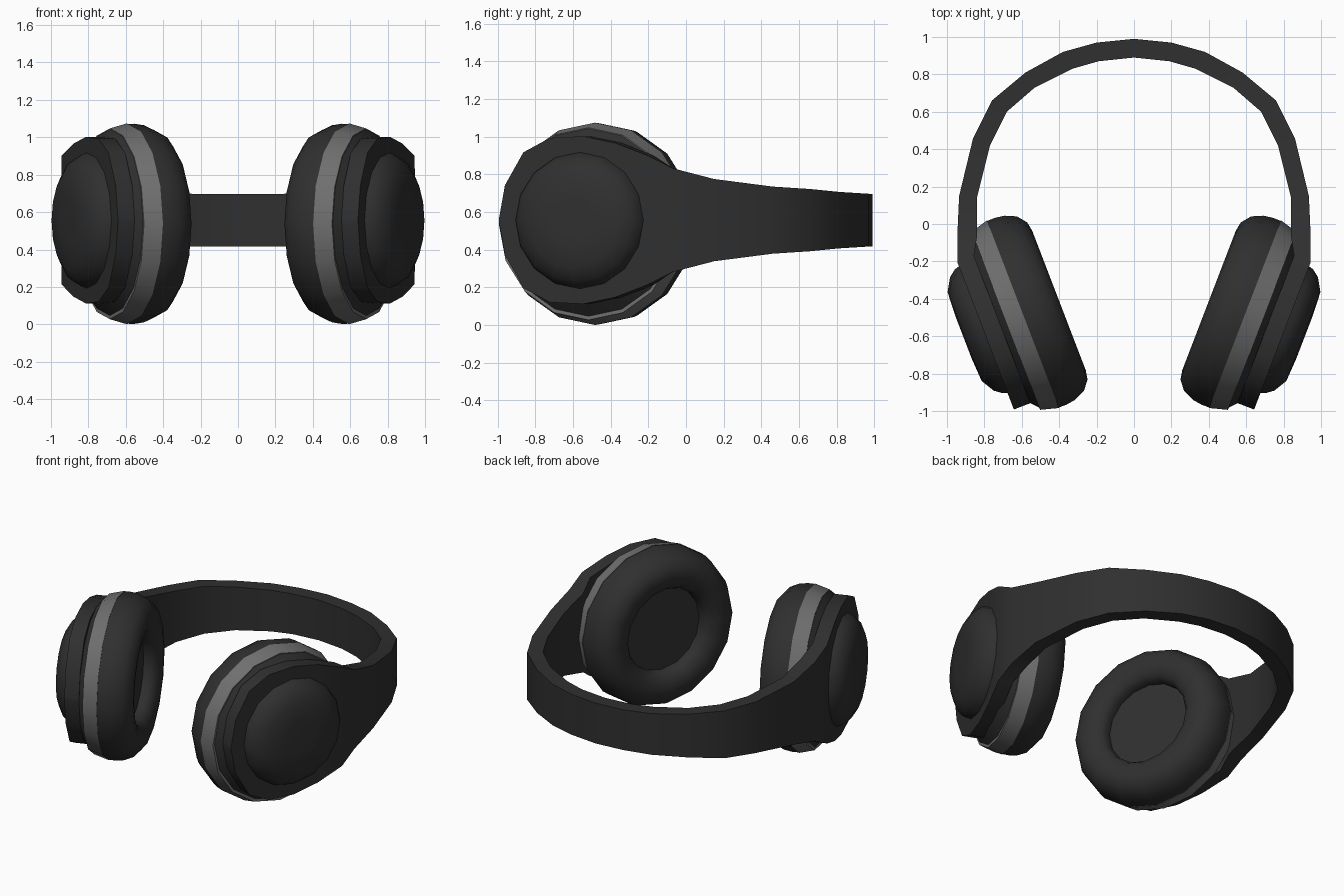
import bpy, bmesh, math
from mathutils import Vector

if "Cube" in bpy.data.objects:
    bpy.data.objects.remove(bpy.data.objects["Cube"])

SIDES = 16
TILT = math.radians(21)
OUT = Vector((math.cos(TILT), -math.sin(TILT), 0))    # cup axis, pointing outward
ALONG = Vector((math.sin(TILT), math.cos(TILT), 0))   # in-plane cup direction
ORIGIN = Vector((0.405, -0.41, 0))                    # middle of the pad face


def material(name, value):
    m = bpy.data.materials.new(name)
    m.diffuse_color = (value, value, value, 1)
    m.use_nodes = True
    m.node_tree.nodes["Principled BSDF"].inputs["Base Color"].default_value = m.diffuse_color
    return m


BLACK = material("soft_black", 0.029)
GREY = material("mid_grey", 0.16)


def finish(name, bm, mat, angle):
    bmesh.ops.remove_doubles(bm, verts=bm.verts, dist=0.0005)
    bmesh.ops.recalc_face_normals(bm, faces=bm.faces)
    mesh = bpy.data.meshes.new(name)
    bm.to_mesh(mesh)
    bm.free()
    mesh.materials.append(mat)
    ob = bpy.data.objects.new(name, mesh)
    bpy.context.collection.objects.link(ob)
    bpy.ops.object.select_all(action='DESELECT')
    ob.select_set(True)
    bpy.context.view_layer.objects.active = ob
    bpy.ops.object.shade_smooth_by_angle(angle=math.radians(angle))
    return ob


def skin(bm, rings, closed_path=False):
    """Join successive closed loops of points with quads."""
    loops = [[bm.verts.new(p) for p in ring] for ring in rings]
    for a, b in zip(loops, loops[1:]):
        for i in range(len(a)):
            j = (i + 1) % len(a)
            bm.faces.new((a[i], a[j], b[j], b[i]))
    bm.faces.new(loops[0])
    bm.faces.new(loops[-1])


def turned(name, profile, zc, mat, angle, side):
    """Turn a (radius, depth) profile round the cup axis."""
    rings = []
    for r, u in profile:
        ring = []
        for k in range(SIDES):
            a = 2 * math.pi * k / SIDES
            p = ORIGIN + OUT * u + ALONG * (r * math.cos(a))
            ring.append((p.x * side, p.y, zc + r * math.sin(a)))
        rings.append(ring)
    bm = bmesh.new()
    skin(bm, rings)
    finish(name, bm, mat, angle)


# Ear cups: padded cushion, grey trim ring, rear shell, outer cap
for label, side in (("right", 1), ("left", -1)):
    turned(label + "_ear_cushion",
           [(0.285, 0.10), (0.288, 0.06), (0.31, 0.025), (0.355, 0.003), (0.40, -0.004),
            (0.45, 0.005), (0.50, 0.045), (0.527, 0.105), (0.535, 0.16), (0.534, 0.203)],
           0.5375, BLACK, 50, side)
    turned(label + "_trim_ring", [(0.537, 0.202), (0.51, 0.30)], 0.5375, GREY, 40, side)
    turned(label + "_rear_shell", [(0.50, 0.298), (0.47, 0.325), (0.43, 0.36)],
           0.545, BLACK, 40, side)
    turned(label + "_outer_cap",
           [(0.365, 0.42), (0.355, 0.455), (0.325, 0.495), (0.255, 0.536), (0.12, 0.543)],
           0.555, BLACK, 35, side)

# Headband: outer point, inner point, half height
stations = [
    ((0, 0.99), (0, 0.89), 0.14), ((0.20, 0.97), (0.19, 0.87), 0.14),
    ((0.38, 0.92), (0.33, 0.83), 0.143), ((0.58, 0.81), (0.53, 0.73), 0.15),
    ((0.76, 0.66), (0.68, 0.60), 0.165), ((0.86, 0.46), (0.77, 0.42), 0.178),
    ((0.935, 0.15), (0.84, 0.14), 0.218), ((0.945, -0.07), (0.84, -0.07), 0.275),
]
# Its ends widen into round plates lying on the tilted cups
for v, h in ((0.385, 0.343), (0.20, 0.41), (0.02, 0.445), (-0.17, 0.436),
             (-0.32, 0.36), (-0.425, 0.185), (-0.458, 0.012)):
    o, i = ORIGIN + OUT * 0.43 + ALONG * v, ORIGIN + OUT * 0.335 + ALONG * v
    stations.append(((o.x, o.y), (i.x, i.y), h))


def section(station, side):
    (ox, oy), (ix, iy), h = station
    z = 0.557
    return [(ox * side, oy, z - h), (ox * side, oy, z + h),
            (ix * side, iy, z + h), (ix * side, iy, z - h)]


bm = bmesh.new()
skin(bm, [section(s, -1) for s in reversed(stations[1:])] + [section(s, 1) for s in stations])
finish("headband", bm, BLACK, 35)
